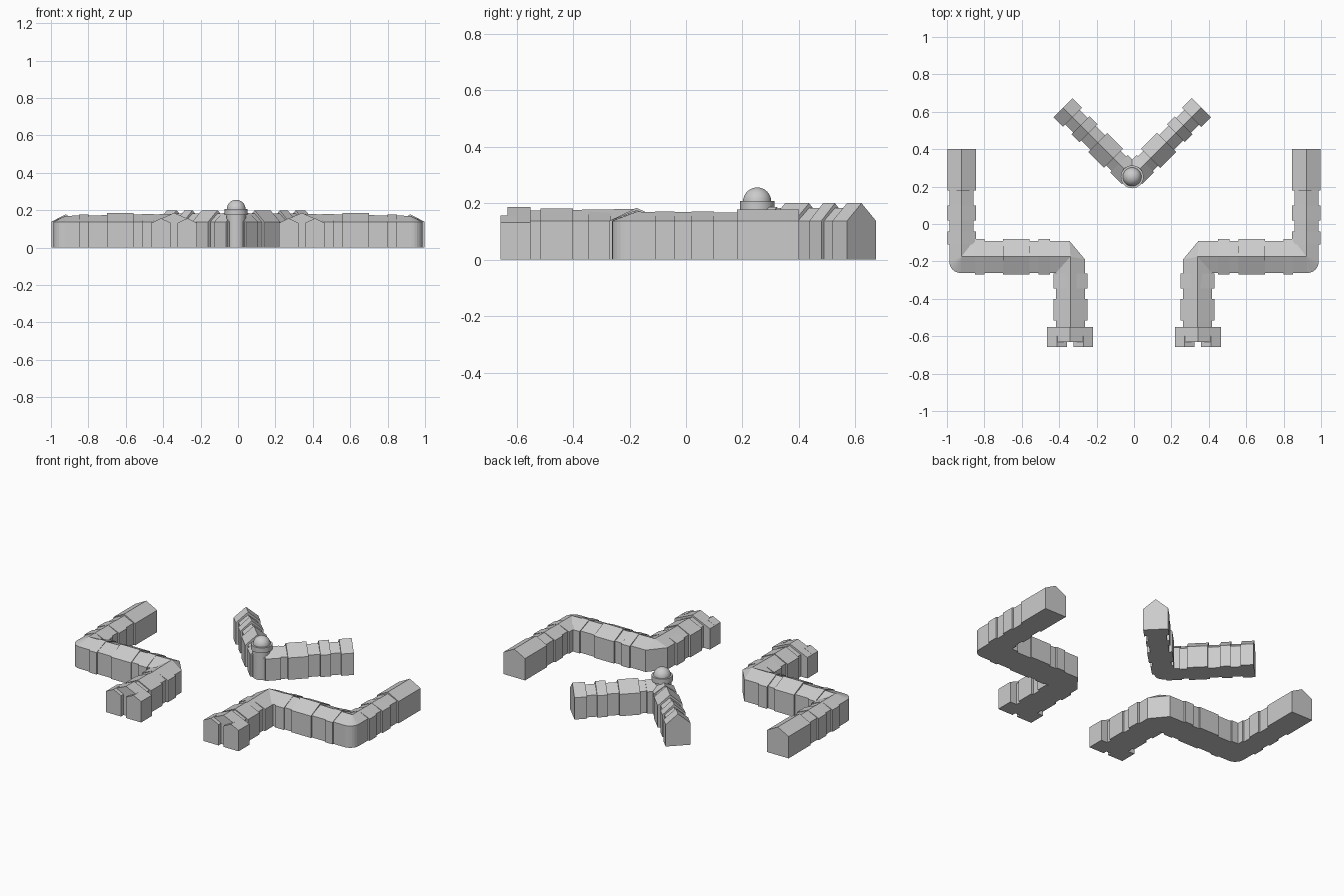
import bpy, bmesh, math
from mathutils import Vector

if "Cube" in bpy.data.objects:
    bpy.data.objects.remove(bpy.data.objects["Cube"])

stone = bpy.data.materials.new("light grey stone")
stone.diffuse_color = (0.6, 0.6, 0.6, 1)
stone.use_nodes = True
stone.node_tree.nodes["Principled BSDF"].inputs["Base Color"].default_value = stone.diffuse_color


def finish(name, bm):
    bmesh.ops.remove_doubles(bm, verts=bm.verts, dist=1e-5)
    bmesh.ops.recalc_face_normals(bm, faces=bm.faces)
    me = bpy.data.meshes.new(name)
    bm.to_mesh(me)
    bm.free()
    me.materials.append(stone)
    ob = bpy.data.objects.new(name, me)
    bpy.context.collection.objects.link(ob)
    return ob


def roofed_strip(name, stations, eave):
    """Gabled body; each station is (left xy, ridge xyz, right xy)."""
    bm = bmesh.new()
    rings = []
    for l, r, g in stations:
        pts = [(*l, 0), (*l, eave), r, (*g, eave), (*g, 0)]
        rings.append([bm.verts.new(p) for p in pts])
    for a, b in zip(rings, rings[1:]):
        for i in range(5):
            j = (i + 1) % 5
            bm.faces.new((a[i], a[j], b[j], b[i]))
    bm.faces.new(rings[0])
    bm.faces.new(rings[-1][::-1])
    return finish(name, bm)


def gable(name, a, b, half, ridge, eave=0.138):
    """Straight gabled block with its ridge from a to b."""
    a, b = Vector(a), Vector(b)
    d = (b - a).normalized()
    n = Vector((-d.y, d.x)) * half
    return roofed_strip(name, [(p + n, (p.x, p.y, ridge), p - n) for p in (a, b)], eave)


# Side wings, mirrored left and right
for side, s in (("right", 1), ("left", -1)):
    m = lambda x, y: (x * s, y)
    st = [(m(.987, .39), (.922 * s, .39, .166), m(.857, .39))]
    corner = (.922 * s, -.175, .17)
    for i in range(7):
        t = math.radians(15 * i)
        st.append((m(.927 + .06 * math.cos(t), -.202 - .06 * math.sin(t)), corner, m(.857, -.09)))
    turn = (.34 * s, -.175, .18)
    st += [(m(.418, -.262), turn, m(.345, -.09)),
           (m(.418, -.262), turn, m(.262, -.19)),
           (m(.418, -.56), (.34 * s, -.56, .174), m(.262, -.56))]
    roofed_strip(side + "_wing_body", st, .138)

    # Slightly projecting bays along the three arms
    for i, (y0, y1, z) in enumerate([(.18, .4, .178), (.02, .10, .17), (-.11, -.04, .17)]):
        gable(f"{side}_outer_bay_{i}", m(.922, y0), m(.922, y1), .076, z)
    for i, (x0, x1, z) in enumerate([(.80, .85, .176), (.56, .70, .184), (.45, .51, .181)]):
        gable(f"{side}_middle_bay_{i}", (x0 * s, -.175), (x1 * s, -.175), .096, z)
    for i, (y0, y1, z) in enumerate([(-.345, -.265, .176), (-.515, -.40, .181)]):
        gable(f"{side}_front_bay_{i}", m(.34, y0), m(.34, y1), .091, z)

    # End pavilion with two small front gables
    gable(side + "_end_pavilion", m(.341, -.632), m(.341, -.55), .123, .186, .132)
    for i, x in enumerate((.271, .411)):
        gable(f"{side}_front_gable_{i}", m(x, -.657), m(x, -.60), .053, .157, .132)

# V-shaped rear building
cx, cy = -.01, .252
for side, s in (("right", 1), ("left", -1)):
    def at(d):
        return (cx + s * d * .7071, cy + d * .7071)
    gable(side + "_rear_wing", at(0), at(.52), .055, .183, .138)
    for i, (d0, d1, h) in enumerate([(.01, .10, .066), (.14, .26, .072),
                                     (.33, .39, .068), (.45, .523, .072)]):
        gable(f"{side}_rear_bay_{i}", at(d0), at(d1), h, .2 if i else .186)

# Round tower with collar and dome
for name, r, z0, z1 in (("tower_shaft", .052, 0, .18), ("tower_collar", .061, .175, .208)):
    bpy.ops.mesh.primitive_cylinder_add(vertices=32, radius=r, depth=z1 - z0,
                                        location=(cx, cy, (z0 + z1) / 2))
    ob = bpy.context.object
    ob.name = name
    ob.data.materials.append(stone)
    bpy.ops.object.shade_smooth_by_angle()
bm = bmesh.new()
bmesh.ops.create_uvsphere(bm, u_segments=32, v_segments=16, radius=.05)
bmesh.ops.delete(bm, geom=[v for v in bm.verts if v.co.z < -.001], context='VERTS')
bmesh.ops.holes_fill(bm, edges=bm.edges)
dome = finish("tower_dome", bm)
dome.location = (cx, cy, .206)
bpy.context.view_layer.objects.active = dome
dome.select_set(True)
bpy.ops.object.shade_smooth_by_angle()
